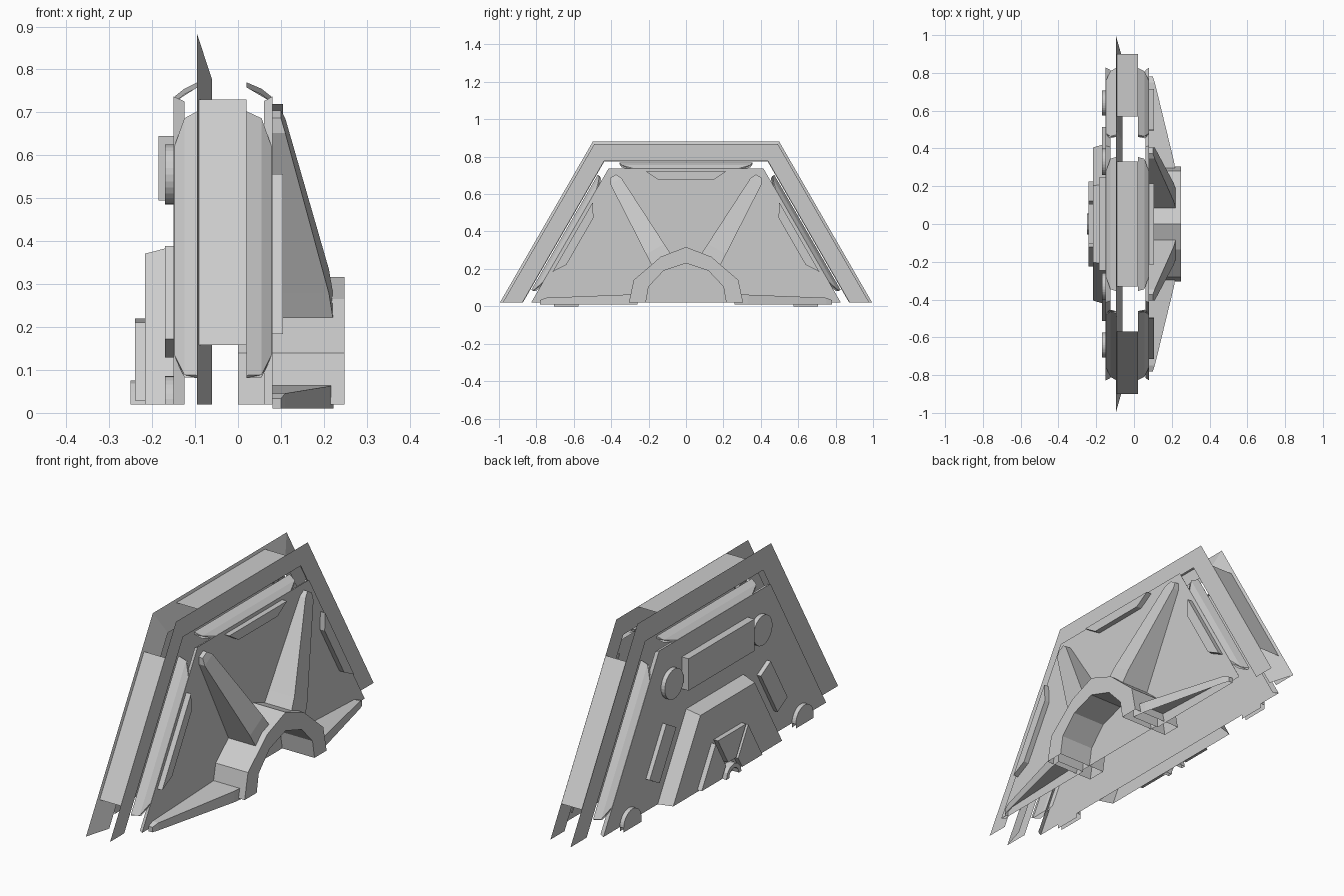
import bpy, bmesh
from math import sin, cos, pi, radians

BASE = 0.02                      # height of the hexagon's centre line
SIDES = {"front": -60, "top": 0, "back": 60}

cube = bpy.data.objects.get("Cube")
if cube:
    bpy.data.objects.remove(cube)

grey = bpy.data.materials.new("plain_grey")
grey.use_nodes = True
COLOUR = (0.6, 0.6, 0.6, 1)
grey.diffuse_color = COLOUR
grey.node_tree.nodes["Principled BSDF"].inputs["Base Color"].default_value = COLOUR


def loft(name, sections, closed=True, caps=(0, -1)):
    """Skin a row of matching point loops; everything is left open at the base."""
    bm = bmesh.new()
    rows = [[bm.verts.new(p) for p in s] for s in sections]
    n = len(rows[0])
    for a, b in zip(rows, rows[1:]):
        for i in range(n if closed else n - 1):
            j = (i + 1) % n
            bm.faces.new((a[i], a[j], b[j], b[i]))
    for c in caps:
        bm.faces.new(rows[c])
    bmesh.ops.recalc_face_normals(bm, faces=bm.faces)
    under = [f for f in bm.faces if max(v.co.z for v in f.verts) < BASE + 0.001]
    bmesh.ops.delete(bm, geom=under, context="FACES")
    mesh = bpy.data.meshes.new(name)
    bm.to_mesh(mesh)
    bm.free()
    mesh.materials.append(grey)
    obj = bpy.data.objects.new(name, mesh)
    bpy.context.collection.objects.link(obj)
    return obj


def place(x, t, a, angle=0):
    """Point at x, t along a hexagon side and a out from the centre."""
    r = radians(angle)
    return (x, t * cos(r) + a * sin(r), BASE + a * cos(r) - t * sin(r))


def prism(name, outline, x0, x1, angle=0):
    return loft(name, [[place(x, t, a, angle) for t, a in outline] for x in (x0, x1)])


def half_hex(r):
    return [(r * cos(k * pi / 3), r * sin(k * pi / 3)) for k in range(4)]


def shell(name, profile, caps=(0,)):
    """Half-hexagon sheet swept through (x, radius) steps, faced at the first."""
    return loft(name, [[place(x, t, a) for t, a in half_hex(r)] for x, r in profile],
                closed=False, caps=caps)


def half_disc(r, t, steps=16):
    return [(t + r * cos(k * pi / steps), r * sin(k * pi / steps)) for k in range(steps + 1)]


# Hollow hull: wing flanges and face panels
shell("left_wing_flange", [(0.02, 0.98), (0.02, 0.875)], caps=())
shell("right_wing_flange", [(-0.095, 0.875), (-0.095, 0.995), (-0.06, 0.872)], caps=())
shell("left_panel", [(0.08, 0.828), (0.06, 0.815)])
shell("right_panel", [(-0.15, 0.828), (-0.125, 0.815)])

for side, ang in SIDES.items():
    # Rim between the wing flanges, open at the corners
    loft(side + "_rim", [[place(x, t, 0.848, ang) for x in (-0.095, 0.02)]
                         for t in (-0.33, 0.33)], closed=False, caps=())
    # Sloping shoulders between flanges and panels
    for hand, xs in (("left", (0.02, 0.055, 0.08)), ("right", (-0.095, -0.125, -0.15))):
        profile = list(zip(xs, (0.355, 0.345, 0.275), (0.75, 0.735, 0.715)))
        rows = []
        for s in (-1, 1):
            outer = [place(x, s * t, a, ang) for x, t, a in profile]
            inner = [place(x, s * t, a - 0.012, ang) for x, t, a in reversed(profile)]
            rows.append(outer + inner)
        loft(f"{side}_{hand}_shoulder", rows)
    # Raised trim on the left panel
    prism(side + "_trim", [(-0.215, 0.7), (0.215, 0.7), (0.145, 0.655), (-0.145, 0.655)],
          0.08, 0.105, ang)


def mirrored(half):
    return half + [(-t, a) for t, a in reversed(half[:-1])]


# Hub arch, reaching inside the hull
arch_out = [(0.305, 0), (0.28, 0.12), (0.135, 0.245), (0, 0.297)]
arch_in = [(0.215, 0), (0.2, 0.085), (0.12, 0.17), (0, 0.21)]
prism("hub_arch", mirrored(arch_out) + mirrored(arch_in)[::-1], 0.0, 0.248)

# Tapered ribs from the hub to the panel corners
for name, ang, wide in (("front_lower", -90, 0.75), ("front_upper", -30, 1),
                        ("back_upper", 30, 1), ("back_lower", 90, 0.75)):
    rows = []
    for a, w, x in ((0.26, 0.06, 0.222), (0.33, 0.056, 0.212), (0.75, 0.034, 0.11), (0.78, 0.018, 0.1)):
        w *= wide
        pts = [place(px, t, a, ang) for px, t in ((0.08, -w), (x, -w), (x, w), (0.08, w))]
        rows.append([(px, y, max(z, 0.01)) for px, y, z in pts])
    loft(name + "_rib", rows)

# Right panel fittings
prism("hatch", [(-0.245, 0.475), (0.245, 0.475), (0.245, 0.625), (-0.245, 0.625)], -0.185, -0.15)
for name, s, ang in (("front", -1, -60), ("back", 1, 60)):
    ring = [(s * 0.33 + 0.07 * cos(k * pi / 14), 0.535 + 0.07 * sin(k * pi / 14)) for k in range(28)]
    prism(name + "_round_cap", ring, -0.17, -0.15)
    low = half_disc(0.066, s * 0.64)
    low = [(low[0][0], -0.02)] + low + [(low[-1][0], -0.02)]
    prism(name + "_half_cap", low, -0.17, -0.15)
    prism(name + "_slat", [(-0.125, 0.435), (0.125, 0.435), (0.125, 0.52), (-0.125, 0.52)],
          -0.17, -0.15, ang)
shell("centre_block", [(-0.217, 0.405), (-0.15, 0.425)])

# Fan of plates and small arch on the block
for side, ang in SIDES.items():
    prism(side + "_fan_plate", [(-0.03, 0.07), (0.03, 0.07), (0.105, 0.2), (-0.105, 0.2)],
          -0.24, -0.217, ang)
prism("small_arch", half_disc(0.056, 0, 6) + half_disc(0.036, 0, 6)[::-1], -0.25, -0.217)
